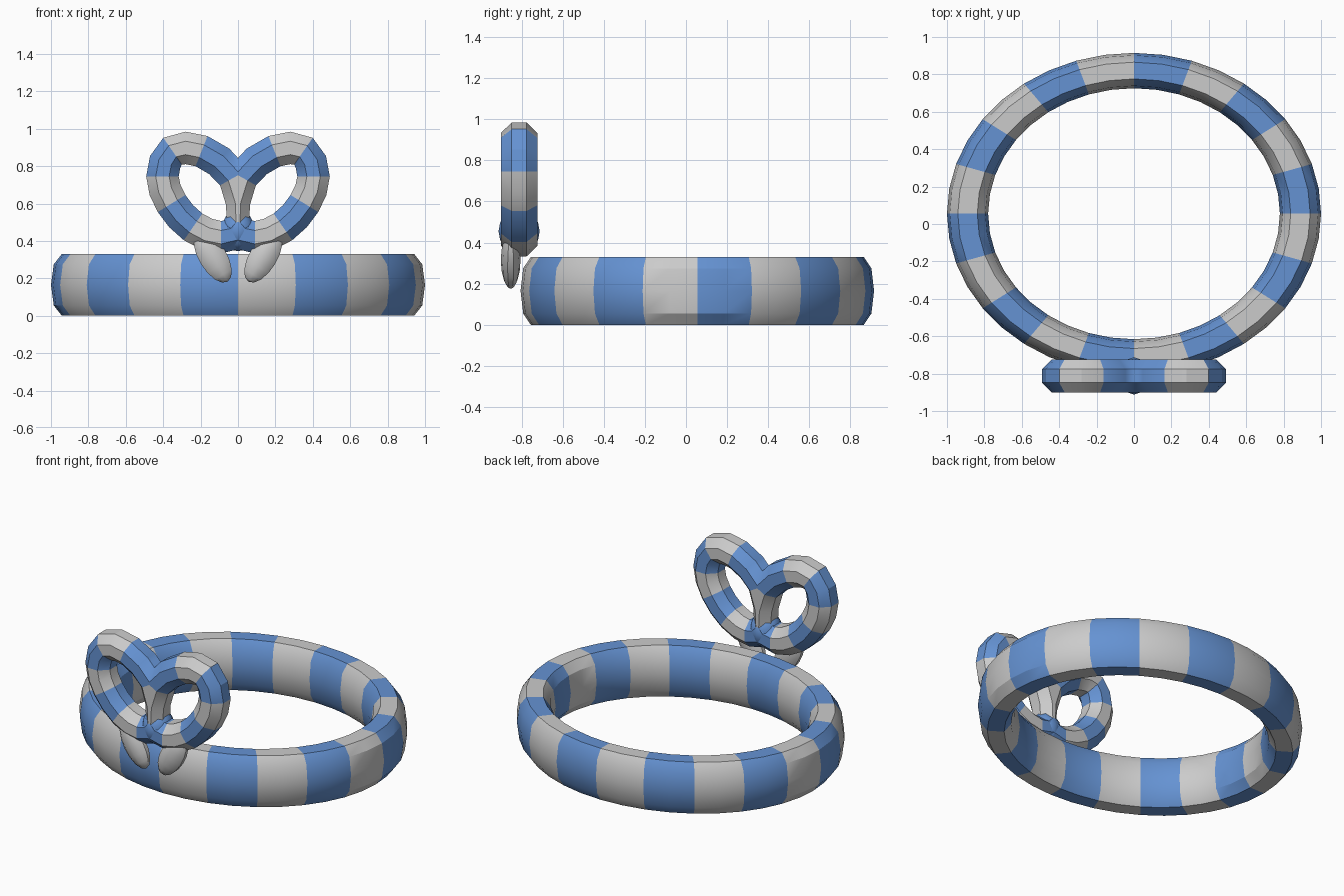
import bpy, bmesh, math
from mathutils import Vector, Matrix

if "Cube" in bpy.data.objects:
    bpy.data.objects.remove(bpy.data.objects["Cube"])


def material(name, rgb):
    m = bpy.data.materials.new(name)
    m.diffuse_color = (*rgb, 1)
    m.use_nodes = True
    m.node_tree.nodes["Principled BSDF"].inputs["Base Color"].default_value = m.diffuse_color
    return m


BLUE = material("blue", (0.13, 0.29, 0.65))
PALE = material("pale_grey", (0.8, 0.8, 0.8))


def finish(name, bm, mats):
    bmesh.ops.recalc_face_normals(bm, faces=bm.faces)
    me = bpy.data.meshes.new(name)
    bm.to_mesh(me)
    bm.free()
    for m in mats:
        me.materials.append(m)
    ob = bpy.data.objects.new(name, me)
    bpy.context.collection.objects.link(ob)
    bpy.context.view_layer.objects.active = ob
    return ob


def smooth(ob, angle):
    bpy.ops.object.select_all(action='DESELECT')
    ob.select_set(True)
    bpy.context.view_layer.objects.active = ob
    bpy.ops.object.shade_smooth_by_angle(angle=math.radians(angle))


def closed_tube(sections):
    """Skin a closed loop of cross-sections; stripes are two segments long."""
    bm = bmesh.new()
    rows = [[bm.verts.new(p) for p in s] for s in sections]
    n, k = len(rows), len(rows[0])
    for i in range(n):
        a, b = rows[i], rows[(i + 1) % n]
        for j in range(k):
            f = bm.faces.new((a[j], b[j], b[(j + 1) % k], a[(j + 1) % k]))
            f.material_index = (i // 2) % 2
    return bm


def mirror(ob):
    m = ob.modifiers.new("mirror", 'MIRROR')
    m.use_clip = True
    m.merge_threshold = 0.0005


# Large striped ring, slightly oval in plan
profile = [(.11, 0), (.095, .11), (.052, .165), (-.052, .165), (-.095, .11),
           (-.11, 0), (-.095, -.11), (-.052, -.165), (.052, -.165), (.095, -.11)]
sections = []
for i in range(40):
    a = math.tau * i / 40
    sections.append([((.89 + u) * math.cos(a), .055 + .86 * (.89 + u) * math.sin(a), .165 + w)
                     for u, w in profile])
ring = finish("striped_ring", closed_tube(sections), [BLUE, PALE])
smooth(ring, 30)

# Bow loop: stripe boundaries in x, z with interpolated midpoints
BY = -.812
ctrl = [Vector(p) for p in [(.195, .88), (.35, .88), (.404, .745), (.355, .60),
                            (.24, .475), (.09, .42), (-.025, .49), (.02, .74)]]
path = []
for i in range(8):
    p0, p1, p2, p3 = (ctrl[(i + d) % 8] for d in (-1, 0, 1, 2))
    path += [p1, (9 * (p1 + p2) - p0 - p3) / 16]
sections = []
for i, p in enumerate(path):
    t = (path[(i + 1) % 16] - path[i - 1]).normalized()
    out = Vector((-t.y, t.x))
    row = []
    for j in range(8):
        a = math.tau * (j + .5) / 8
        q = p + out * (.094 * math.cos(a))
        row.append((q.x, BY + .096 * math.sin(a), q.y))
    sections.append(row)
bm = closed_tube(sections)
bmesh.ops.recalc_face_normals(bm, faces=bm.faces)
bmesh.ops.bisect_plane(bm, geom=bm.verts[:] + bm.edges[:] + bm.faces[:], dist=1e-5,
                       plane_co=(0, 0, 0), plane_no=(1, 0, 0), clear_inner=True)
loops = finish("bow_loops", bm, [PALE, BLUE])
mirror(loops)
smooth(loops, 20)


def ellipsoid(name, loc, radii, tilt, mat):
    bm = bmesh.new()
    bmesh.ops.create_uvsphere(bm, u_segments=10, v_segments=8, radius=1)
    mtx = (Matrix.Translation(loc) @ Matrix.Rotation(math.radians(tilt), 4, 'Y')
           @ Matrix.Diagonal((*radii, 1)))
    bmesh.ops.transform(bm, matrix=mtx, verts=bm.verts)
    ob = finish(name, bm, [mat])
    smooth(ob, 40)
    return ob


# Knot at the middle of the bow
ellipsoid("bow_knot", (0, BY, .455), (.095, .1, .11), 0, BLUE)

# Two hanging tails
tails = ellipsoid("bow_tails", (.135, -.853, .315), (.078, .048, .155), 31, PALE)
mirror(tails)
